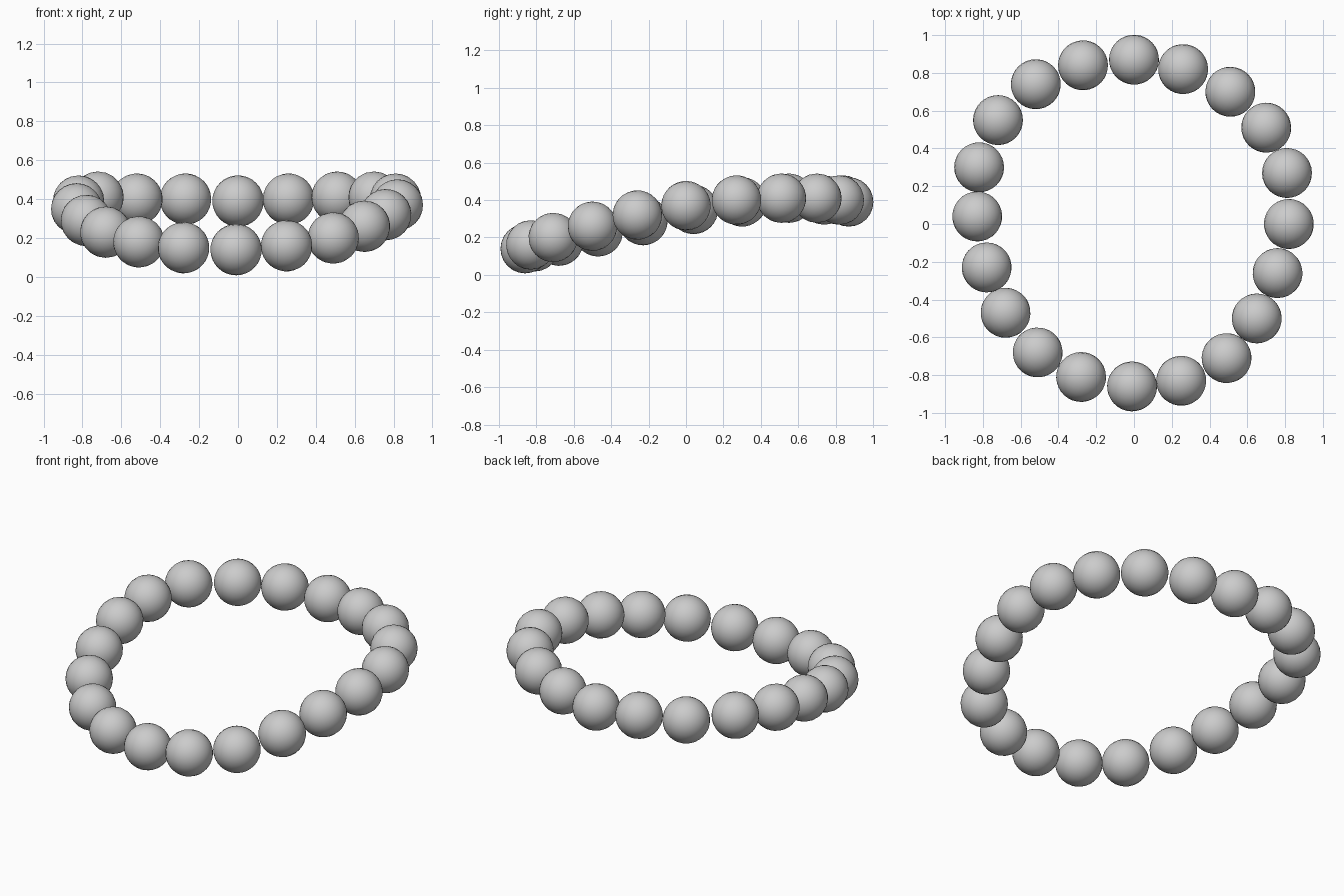
import bpy
import math
from mathutils import Vector

default_cube = bpy.data.objects.get("Cube")
if default_cube:
    bpy.data.objects.remove(default_cube, do_unlink=True)

BEAD_RADIUS = 0.132

# Bead centres, in order around the slightly uneven, tilted loop
CENTRES = [
    (0, .87, .39), (.26, .82, .4), (.51, .7, .41), (.7, .51, .41), (.81, .27, .4),
    (.82, 0, .37), (.76, -.26, .32), (.65, -.5, .26), (.49, -.71, .2), (.25, -.83, .16),
    (-.01, -.86, .14), (-.28, -.81, .15), (-.51, -.68, .18), (-.68, -.47, .23),
    (-.78, -.23, .29), (-.83, .04, .35), (-.82, .3, .39), (-.72, .55, .41),
    (-.52, .74, .4), (-.27, .84, .4),
]


def make_material(name, colour):
    material = bpy.data.materials.new(name)
    material.use_nodes = True
    material.diffuse_color = colour
    shader = next(n for n in material.node_tree.nodes if n.type == "BSDF_PRINCIPLED")
    shader.inputs["Base Color"].default_value = colour
    return material


def add_bead(index, centre, direction, material):
    # Each bead's poles follow the thread running through the loop
    rotation = direction.to_track_quat("Z", "Y").to_euler()
    bpy.ops.mesh.primitive_uv_sphere_add(
        segments=24, ring_count=16, radius=BEAD_RADIUS, location=centre, rotation=rotation)
    bead = bpy.context.object
    bead.name = f"bead_{index + 1}"
    bead.data.name = bead.name
    bead.data.materials.append(material)
    bpy.ops.object.shade_smooth_by_angle(angle=math.radians(40))
    return bead


grey = make_material("bead grey", (0.6, 0.6, 0.6, 1.0))

# Loop of round beads
points = [Vector(p) for p in CENTRES]
for i, point in enumerate(points):
    following = points[(i + 1) % len(points)]
    add_bead(i, point, following - points[i - 1], grey)
